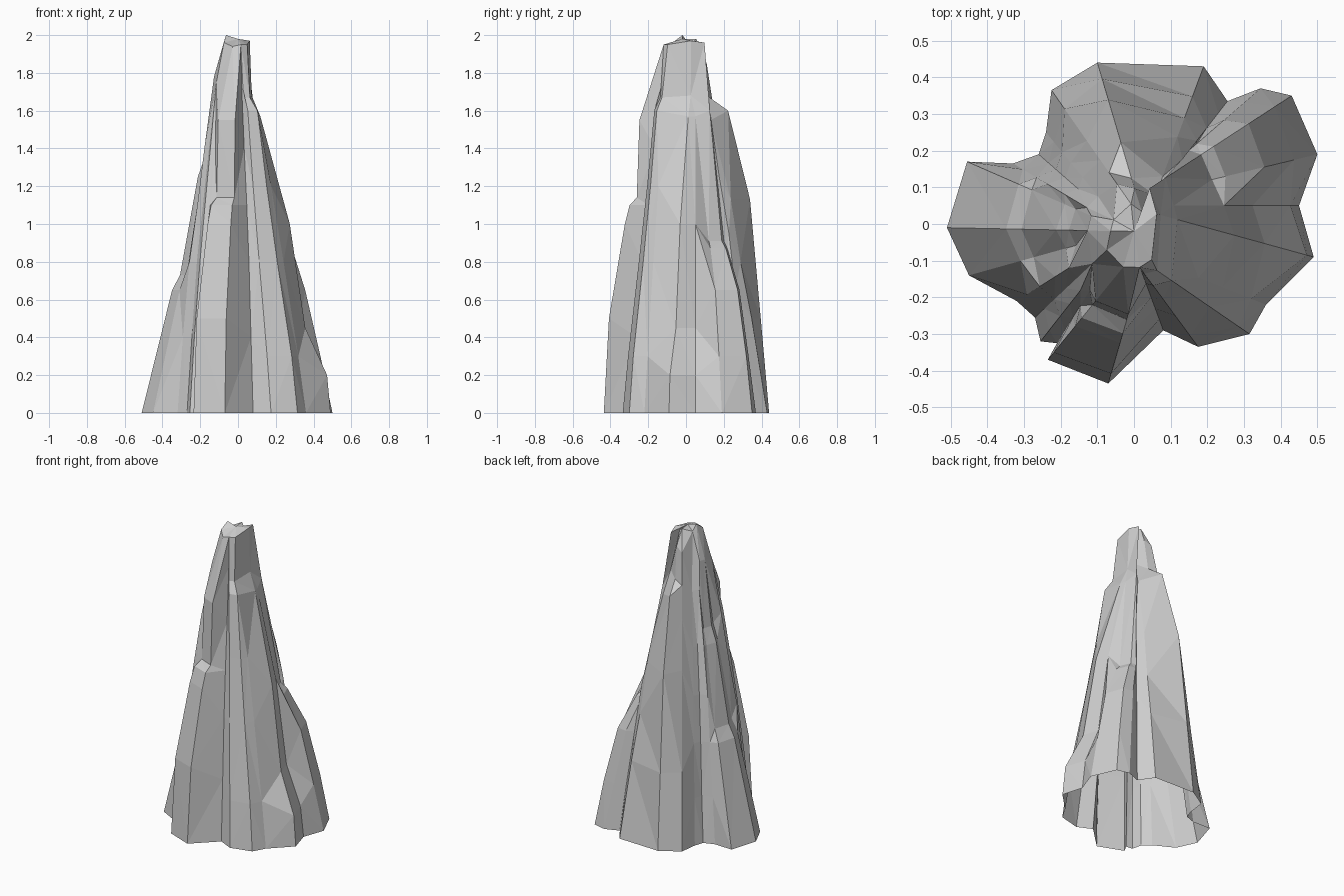
import bpy
import bmesh
import random
from mathutils import Vector

default_cube = bpy.data.objects.get("Cube")
if default_cube:
    bpy.data.objects.remove(default_cube, do_unlink=True)

random.seed(4)

# Rock colour
stone = bpy.data.materials.new("stone grey")
stone.use_nodes = True
grey = (0.62, 0.62, 0.62, 1)
stone.diffuse_color = grey
shader = next(n for n in stone.node_tree.nodes if n.type == "BSDF_PRINCIPLED")
shader.inputs["Base Color"].default_value = grey
shader.inputs["Roughness"].default_value = 0.9

# Each buttress leans towards its own axis (x, y) while it rises through
# steps of (height, share of the distance from axis to footing)
profiles = {
    "northeast": ((0, .07), [(.3, .88), (.65, .72), (.87, .5), (.91, .43), (1.6, .2), (1.96, .1)]),
    "north_corner": ((.03, 0), [(.5, .8), (.8, .68), (1.13, .55), (1.55, .3), (1.7, .18), (1.97, .1)]),
    "north": ((.03, 0), [(.5, .9), (1.13, .78), (1.6, .5), (1.67, .28), (1.88, .22), (2, .1)]),
    "northwest": ((.03, 0), [(.5, .85), (1.13, .62), (1.45, .47), (1.65, .38), (1.85, .3), (1.98, .15)]),
    "cleft": ((-.02, -.02), [(.3, .9), (.65, .8), (.95, .7), (1.25, .55), (1.6, .35), (1.96, .15)]),
    "west": ((-.02, -.02), [(.65, .68), (.73, .59), (1.25, .39), (1.35, .32), (1.78, .22), (2, .09)]),
    "southwest": ((-.02, -.02), [(.4, .9), (.8, .78), (1.1, .66), (1.4, .53), (1.75, .38), (1.96, .22)]),
    "front": ((.05, -.02), [(.5, .93), (1, .74), (1.1, .68), (1.14, .58), (1.55, .55), (1.94, .28)]),
    "southeast": ((-.02, -.07), [(.3, .9), (.8, .68), (1.2, .52), (1.6, .37), (1.67, .25), (1.95, .18)]),
    "east": ((-.02, .05), [(.2, .95), (.45, .74), (1, .57), (1.57, .27), (1.68, .18), (1.97, .16)]),
}

# Footing outline, counterclockwise, grouped by buttress
footing = [
    ("northeast", [(.5, .19), (.43, .35), (.345, .37)]),
    ("cleft", [(.255, .335)]),
    ("north_corner", [(.19, .43)]),
    ("north", [(-.1, .44)]),
    ("northwest", [(-.225, .365)]),
    ("cleft", [(-.24, .25), (-.26, .19), (-.33, .165)]),
    ("west", [(-.455, .17), (-.51, -.01), (-.45, -.14)]),
    ("southwest", [(-.32, -.21), (-.27, -.255), (-.255, -.32), (-.21, -.325)]),
    ("front", [(-.235, -.37), (-.07, -.435)]),
    ("southwest", [(.08, -.29)]),
    ("southeast", [(.175, -.335), (.315, -.3), (.36, -.22)]),
    ("east", [(.49, -.09), (.45, .05)]),
]


def raise_column(bm, foot, axis, steps):
    """Stack the points of one rock column above its foot."""
    base = Vector((*foot, 0))
    column = [bm.verts.new(base)]
    for height, share in steps:
        point = Vector((*axis, 0)).lerp(base, share * random.uniform(.985, 1.015))
        point.z = height
        column.append(bm.verts.new(point))
    return column


# Spire: neighbouring columns joined into faceted walls, open underneath
bm = bmesh.new()
columns = [raise_column(bm, foot, *profiles[name])
           for name, feet in footing for foot in feet]
neighbours = list(zip(columns, columns[1:] + columns[:1]))
for left, right in neighbours:
    for low in range(len(left) - 1):
        bm.faces.new((left[low], right[low], right[low + 1], left[low + 1]))

# Chipped summit closes the top
summit = bm.verts.new((0, -.02, 1.98))
for left, right in neighbours:
    bm.faces.new((left[-1], right[-1], summit))

# Broad facets near the top instead of thin slivers
bmesh.ops.remove_doubles(bm, verts=[c[-1] for c in columns], dist=.035)
upper = [v for v in bm.verts if 1.5 < v.co.z < 1.92]
bmesh.ops.remove_doubles(bm, verts=upper, dist=.035)
bmesh.ops.triangulate(bm, faces=bm.faces[:], quad_method="SHORT_EDGE")

mesh = bpy.data.meshes.new("rock_spire")
bm.to_mesh(mesh)
bm.free()
mesh.materials.append(stone)
spire = bpy.data.objects.new("rock_spire", mesh)
bpy.context.collection.objects.link(spire)
